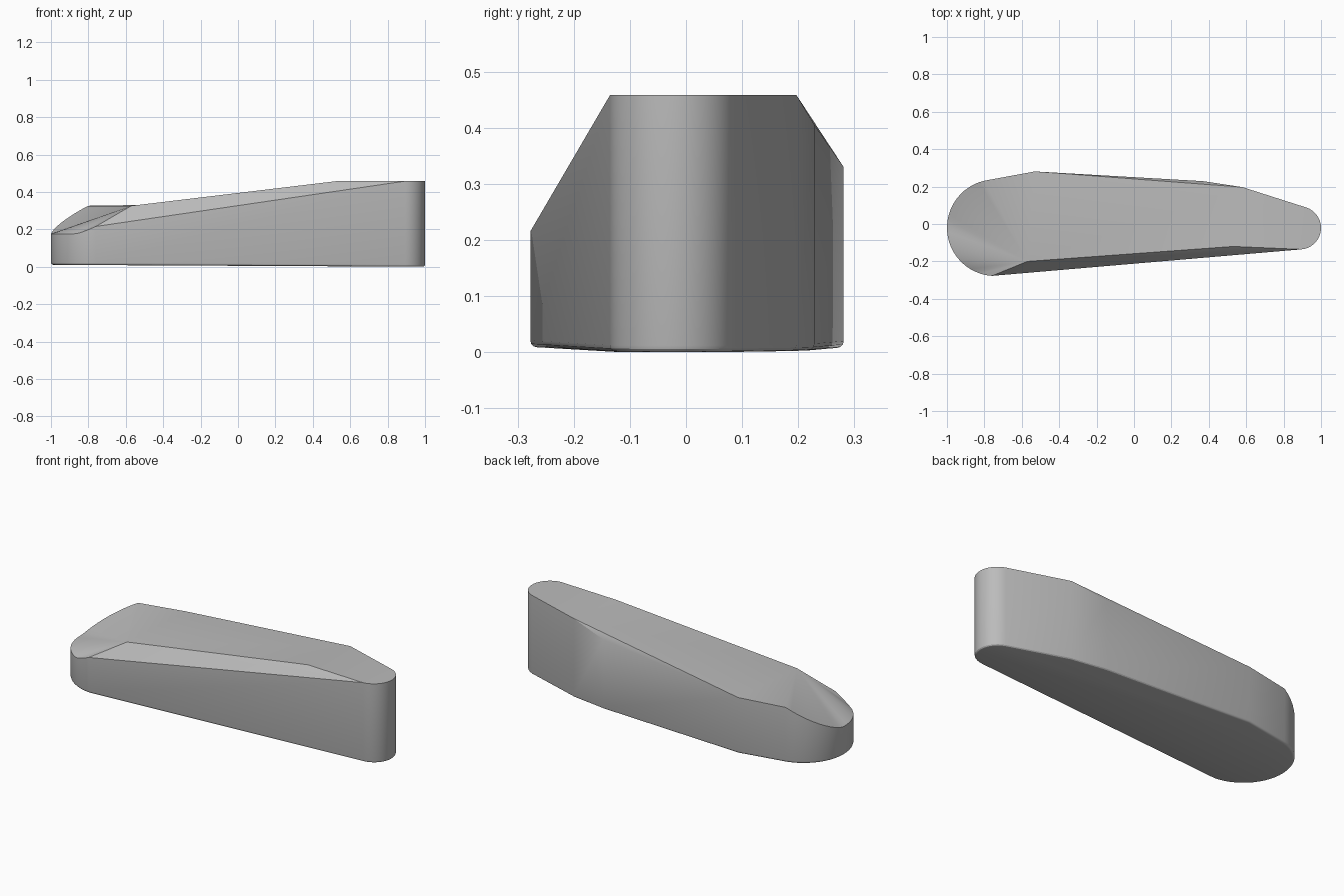
import bpy, bmesh, math

cube = bpy.data.objects.get("Cube")
if cube:
    bpy.data.objects.remove(cube)

# Single matte grey
mat = bpy.data.materials.new("matte grey")
mat.use_nodes = True
grey = (0.5, 0.5, 0.5, 1)
mat.diffuse_color = grey
bsdf = mat.node_tree.nodes["Principled BSDF"]
bsdf.inputs["Base Color"].default_value = grey
bsdf.inputs["Roughness"].default_value = 0.8

LOW, MID, TOP = 0.176, 0.326, 0.458


def arc(cx, cy, r, start, end, n):
    angles = [math.radians(start + (end - start) * i / n) for i in range(n + 1)]
    return [(cx + r * math.cos(a), cy + r * math.sin(a)) for a in angles]


def nose_height(x, y):
    # Sloping nose: falls away from its crease down to a level rim
    fall = (-0.42 * (x + 0.8) - 0.23 * (y - 0.23)) / 0.479
    return max(LOW, min(MID, MID - 0.53 * fall))


# Rim of the body, anticlockwise, with the height of the upper edge
nose = [(x, y, nose_height(x, y)) for x, y in arc(-0.742, -0.02, 0.258, 103, 266, 24)]
nose[0] = (*nose[0][:2], MID)
tail = [(x, y, TOP) for x, y in arc(0.885, -0.021, 0.115, -85, 72, 18)]
back = [(0.58, 0.197, TOP), (0.37, 0.229, 0.405), (-0.53, 0.281, 0.33)]
rim = nose + tail + back

bm = bmesh.new()
upper = [bm.verts.new(p) for p in rim]
lower = [bm.verts.new((x, y, 0.005 - 0.005 * x)) for x, y, z in rim]
front_crease = bm.verts.new((-0.57, -0.2, MID))
top_crease = bm.verts.new((0.53, -0.12, TOP))

# Side walls and underside
count = len(rim)
for i in range(count):
    j = (i + 1) % count
    bm.faces.new((lower[i], lower[j], upper[j], upper[i]))
bm.faces.new(lower[::-1])

# Sloping nose, front chamfer, long slope, flat tail and back sliver
n_nose, n_tail = len(nose), len(tail)
for i in range(n_nose - 1):
    bm.faces.new((front_crease, upper[i], upper[i + 1]))
tail_verts = upper[n_nose:n_nose + n_tail]
shoulder, notch, hump = upper[-3:]
bm.faces.new((front_crease, upper[n_nose - 1], tail_verts[0]))
bm.faces.new((front_crease, tail_verts[0], top_crease))
bm.faces.new([top_crease] + tail_verts + [shoulder])
bm.faces.new((front_crease, top_crease, shoulder))
bm.faces.new((front_crease, shoulder, hump))
bm.faces.new((front_crease, hump, upper[0]))
bm.faces.new((shoulder, notch, hump))
bmesh.ops.recalc_face_normals(bm, faces=bm.faces)

# Softened lower edge and softened tail top
bottom_ring = set(lower)
edges = [e for e in bm.edges if all(v in bottom_ring for v in e.verts)]
bmesh.ops.bevel(bm, geom=edges, offset=0.012, segments=3, profile=0.5,
                affect='EDGES', clamp_overlap=True)

mesh = bpy.data.meshes.new("tapered_body")
bm.to_mesh(mesh)
bm.free()
body = bpy.data.objects.new("tapered_body", mesh)
bpy.context.collection.objects.link(body)
mesh.materials.append(mat)
bpy.context.view_layer.objects.active = body
body.select_set(True)
bpy.ops.object.shade_smooth_by_angle(angle=math.radians(30))
